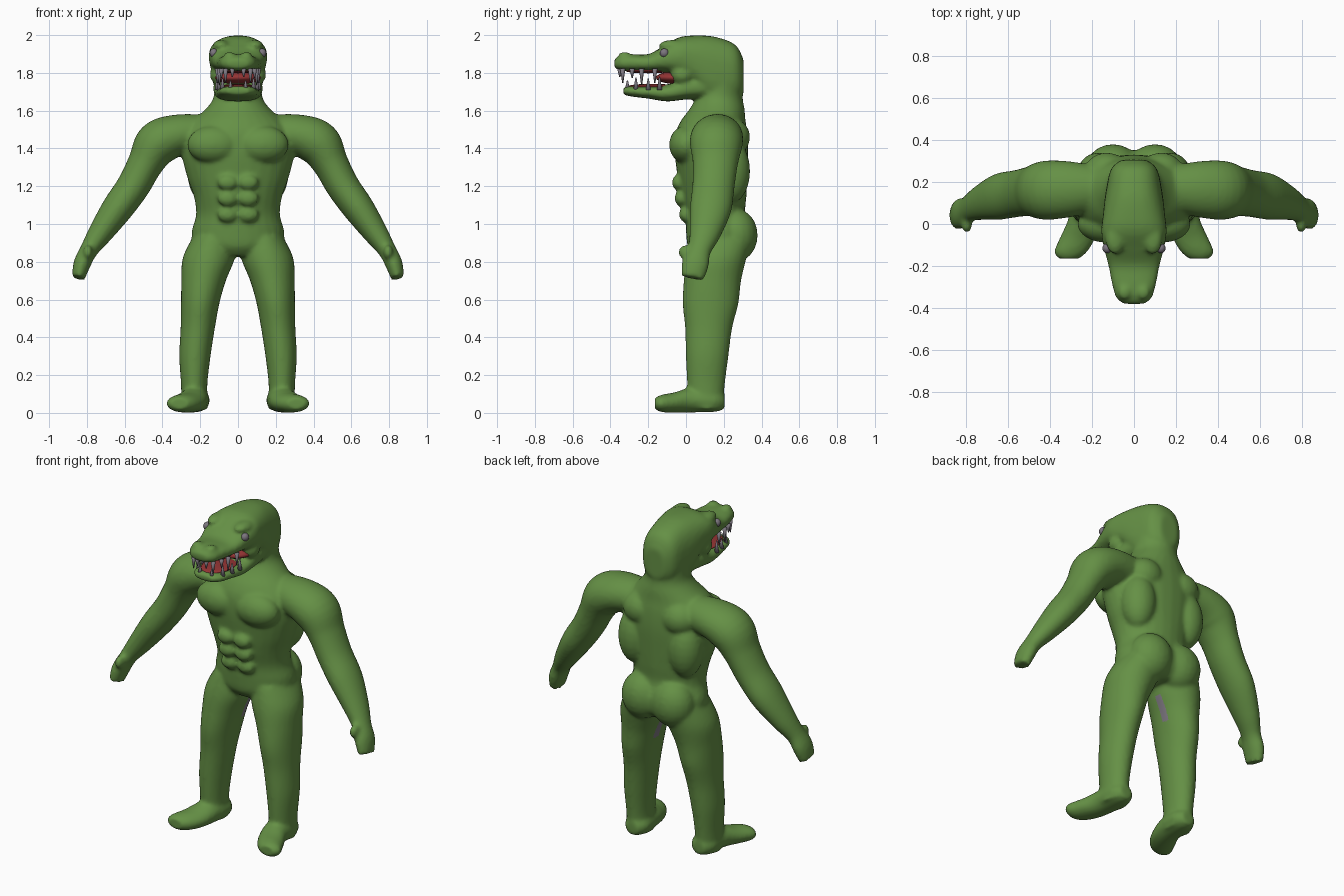
import bpy, bmesh, math
from mathutils import Vector, Matrix

old = bpy.data.objects.get("Cube")
if old:
    bpy.data.objects.remove(old, do_unlink=True)


def material(name, rgb):
    m = bpy.data.materials.new(name)
    m.use_nodes = True
    m.diffuse_color = (*rgb, 1)
    bsdf = m.node_tree.nodes["Principled BSDF"]
    bsdf.inputs["Base Color"].default_value = (*rgb, 1)
    bsdf.inputs["Roughness"].default_value = 0.7
    return m


GREEN = material("scale green", (0.13, 0.28, 0.06))
GREY = material("tooth grey", (0.2, 0.18, 0.21))
RED = material("mouth red", (0.3, 0.035, 0.035))
X, Y, Z = Vector((1, 0, 0)), Vector((0, 1, 0)), Vector((0, 0, 1))


def spline(rows, steps=5):
    """Smooth curve through rows of numbers."""
    out = []
    for i in range(len(rows) - 1):
        p = [rows[max(0, min(len(rows) - 1, i + k))] for k in (-1, 0, 1, 2)]
        for j in range(steps):
            t = j / steps
            out.append([b + 0.5 * t * (c - a + t * (2*a - 5*b + 4*c - d + t * (3*(b - c) + d - a)))
                        for a, b, c, d in zip(*p)])
    return out + [list(rows[-1])]


def loft(bm, rows, ref, axis=None, side=1, power=1.0, n=28):
    """Tube through rows of x, y, z, half size along ref, half size across it."""
    pts = spline(rows)
    rings = []
    for i, (x, y, z, a, b) in enumerate(pts):
        t = axis
        if t is None:
            t = Vector(pts[min(i + 1, len(pts) - 1)][:3]) - Vector(pts[max(i - 1, 0)][:3])
            t.normalize()
        u = (ref - t * ref.dot(t)).normalized()
        v = t.cross(u)
        ring = []
        for k in range(n):
            c, s = math.cos(math.tau * k / n), math.sin(math.tau * k / n)
            p = (Vector((x, y, z)) + u * a * math.copysign(abs(c) ** power, c)
                 + v * b * math.copysign(abs(s) ** power, s))
            p.x *= side
            ring.append(bm.verts.new(p))
        rings.append(ring)
    for r, q in zip(rings, rings[1:]):
        for k in range(n):
            bm.faces.new((r[k], r[(k + 1) % n], q[(k + 1) % n], q[k]))
    bm.faces.new(rings[0])
    bm.faces.new(rings[-1])


def blob(bm, centre, size, side=1):
    """Ellipsoid."""
    c = Vector(centre)
    c.x *= side
    bmesh.ops.create_uvsphere(bm, u_segments=20, v_segments=12, radius=1,
                              matrix=Matrix.Translation(c) @ Matrix.Diagonal((*size, 1)))


def finish(bm, name, mats):
    bmesh.ops.recalc_face_normals(bm, faces=bm.faces[:])
    for f in bm.faces:
        f.smooth = True
    me = bpy.data.meshes.new(name)
    bm.to_mesh(me)
    bm.free()
    for m in mats:
        me.materials.append(m)
    ob = bpy.data.objects.new(name, me)
    bpy.context.collection.objects.link(ob)
    return ob


body = bmesh.new()

# Torso and neck: y, z, half width, half depth
torso = [(.17, .83, .12, .12), (.175, .88, .23, .165), (.175, .96, .245, .175), (.155, 1.05, .222, .16),
         (.145, 1.15, .235, .175), (.14, 1.25, .27, .185), (.135, 1.38, .3, .195), (.135, 1.48, .29, .19),
         (.145, 1.55, .235, .17), (.165, 1.61, .17, .145), (.175, 1.67, .13, .125), (.18, 1.76, .125, .122),
         (.17, 1.86, .12, .12)]
loft(body, [(0, *r) for r in torso], X, Z)

# Head with upper snout, then lower jaw: y, z, half width, half height
head = [(.305, 1.78, .06, .09), (.26, 1.8, .11, .15), (.15, 1.81, .135, .182), (.04, 1.865, .148, .133),
        (-.04, 1.885, .155, .102), (-.12, 1.872, .142, .07), (-.2, 1.853, .122, .046),
        (-.29, 1.854, .104, .045), (-.35, 1.852, .085, .038), (-.38, 1.85, .05, .022)]
jaw = [(.12, 1.73, .12, .07), (.0, 1.715, .132, .056), (-.1, 1.694, .123, .045), (-.2, 1.698, .113, .034),
       (-.29, 1.703, .095, .028), (-.332, 1.705, .06, .02)]
for rows in (head, jaw):
    loft(body, [(0, *r) for r in rows], X, Y, power=.8)

arm = [(.18, .17, 1.48, .11, .1), (.32, .165, 1.47, .135, .11), (.425, .16, 1.425, .14, .12),
       (.49, .155, 1.32, .12, .095), (.555, .145, 1.2, .112, .088), (.64, .13, 1.08, .11, .083),
       (.73, .1, .95, .083, .065), (.79, .07, .86, .062, .048), (.825, .05, .79, .072, .046),
       (.845, .035, .715, .06, .035)]
leg = [(.13, .185, .93, .11, .16), (.155, .16, .82, .138, .16), (.182, .14, .7, .118, .152),
       (.2, .13, .58, .102, .148), (.213, .12, .45, .091, .125), (.228, .112, .3, .083, .113),
       (.232, .106, .15, .07, .1), (.23, .106, .02, .07, .09)]
foot = [(.225, .205, .06, .04, .04), (.226, .15, .065, .075, .06), (.235, .03, .068, .077, .066),
        (.265, -.06, .055, .085, .054), (.3, -.13, .05, .08, .046), (.31, -.165, .05, .05, .03)]

for s in (1, -1):
    loft(body, arm, Y, side=s)
    loft(body, leg, X, Z, side=s)
    loft(body, foot, X, Y, side=s)
    blob(body, (.795, .0, .85), (.026, .042, .04), s)         # thumb
    blob(body, (.13, .0, 1.42), (.14, .09, .1), s)            # chest
    for y, z in ((-.04, 1.22), (-.026, 1.135), (-.002, 1.05)):  # belly muscles
        blob(body, (.055, y, z), (.055, .035, .042), s)
    blob(body, (.17, .24, 1.28), (.1, .1, .17), s)            # back muscles
    blob(body, (.13, .24, 1.46), (.11, .1, .1), s)            # shoulder blade
    blob(body, (.1, .265, .94), (.13, .115, .14), s)          # buttock
    blob(body, (.09, -.07, 1.945), (.045, .075, .03), s)      # brow
    blob(body, (.045, -.325, 1.888), (.032, .035, .025), s)   # nostril bump
    blob(body, (.1, -.02, 1.79), (.05, .06, .05), s)          # jaw hinge

rough = finish(body, "body", [GREEN, GREY])

# Fuse the parts into one skin
mod = rough.modifiers.new("fuse", "REMESH")
mod.mode = "VOXEL"
mod.voxel_size = 0.011
mod.use_smooth_shade = True
mod = rough.modifiers.new("soften", "SMOOTH")
mod.factor = 0.5
mod.iterations = 7
skin = bpy.data.meshes.new_from_object(rough.evaluated_get(bpy.context.evaluated_depsgraph_get()))
rough.modifiers.clear()
rough.data = skin
skin.name = "body"
skin.materials.clear()
for m in (GREEN, GREY):
    skin.materials.append(m)

# Grey strip on each inner thigh
for f in skin.polygons:
    f.use_smooth = True
    c = f.center
    inner = c.x * f.normal.x < 0 and abs(c.x) < .12
    f.material_index = int(inner and .64 < c.z < .79 and .15 < c.y < .19)

# Mouth lining: throat, tongue and palate
mouth = bmesh.new()
blob(mouth, (0, -.03, 1.775), (.127, .13, .036))
blob(mouth, (0, -.18, 1.728), (.088, .13, .014))
blob(mouth, (0, -.2, 1.81), (.088, .12, .012))
finish(mouth, "mouth_lining", [RED])

# Eyes
eyes = bmesh.new()
for s in (1, -1):
    blob(eyes, (.128, -.115, 1.905), (.022, .024, .024), s)
finish(eyes, "eyes", [GREY])

# Teeth: x, y, length, with upper ones pointing down and lower ones up
teeth = bmesh.new()
upper = [(.03, -.35, .045), (.066, -.335, .075), (.088, -.285, .05), (.098, -.235, .085), (.108, -.165, .075)]
lower = [(.04, -.31, .05), (.082, -.265, .065), (.1, -.2, .06), (.11, -.14, .07)]
for rows, top, flip in ((upper, 1.822, -1), (lower, 1.71, 1)):
    for x, y, length in rows:
        for s in (1, -1):
            place = Matrix.Translation((x * s, y, top + flip * length / 2))
            if flip < 0:
                place = place @ Matrix.Rotation(math.pi, 4, "X")
            bmesh.ops.create_cone(teeth, cap_ends=True, segments=10, radius1=.014, radius2=.003,
                                  depth=length, matrix=place)
finish(teeth, "teeth", [GREY])
